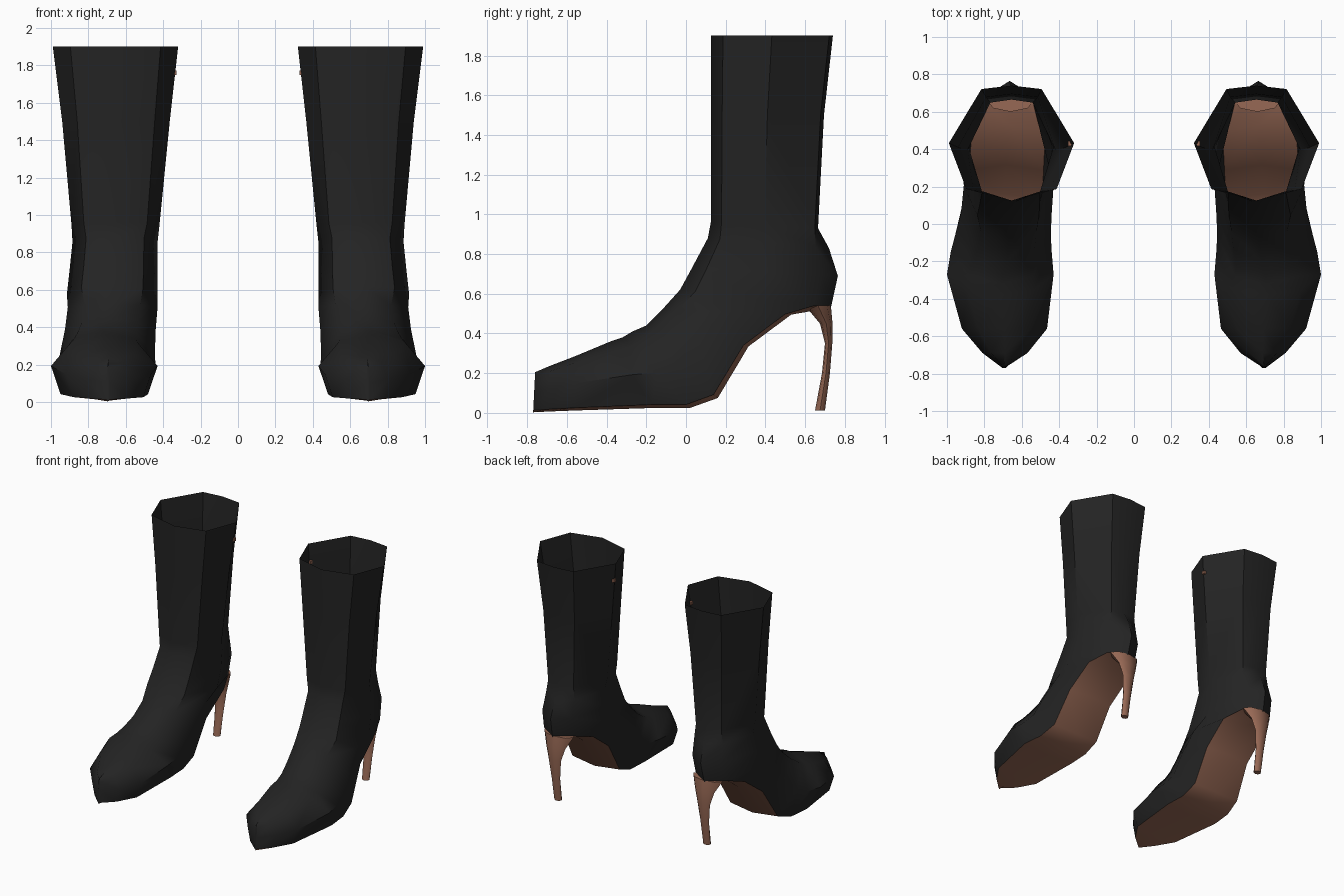
import bpy
import bmesh
import math
from mathutils import Vector

cube = bpy.data.objects.get("Cube")
if cube:
    bpy.data.objects.remove(cube, do_unlink=True)


def make_material(name, color):
    mat = bpy.data.materials.new(name)
    mat.use_nodes = True
    mat.diffuse_color = color
    mat.node_tree.nodes["Principled BSDF"].inputs["Base Color"].default_value = color
    return mat


LEATHER = make_material("black leather", (0.017, 0.017, 0.017, 1))
TAN = make_material("tan sole", (0.31, 0.14, 0.09, 1))

# Section shapes: front corner position and width, rear corner position and width
SHAFT = (0.10, 0.72, 0.97, 0.48)
ANKLE = (0.10, 0.68, 0.89, 0.55)
FOOT = (0.12, 0.62, 0.95, 0.82)

# Rings from rim to toe: front y z, back y z, inner x, outer x, section
RINGS = [
    (0.125, 1.9, 0.74, 1.9, 0.32, 0.99, SHAFT),
    (0.125, 1.5, 0.695, 1.5, 0.365, 0.94, SHAFT),
    (0.125, 0.96, 0.665, 0.93, 0.42, 0.89, SHAFT),
    (0.11, 0.88, 0.72, 0.83, 0.43, 0.885, ANKLE),
    (0.03, 0.73, 0.765, 0.69, 0.43, 0.9, ANKLE),
    (-0.03, 0.62, 0.73, 0.53, 0.43, 0.915, ANKLE),
    (-0.12, 0.52, 0.53, 0.495, 0.43, 0.91, FOOT),
    (-0.2, 0.44, 0.315, 0.335, 0.44, 0.925, FOOT),
    (-0.27, 0.41, 0.16, 0.075, 0.445, 0.955, FOOT),
    (-0.32, 0.38, 0.02, 0.025, 0.44, 0.98, FOOT),
    (-0.38, 0.36, -0.16, 0.025, 0.43, 1.0, FOOT),
    (-0.56, 0.285, -0.56, 0.012, 0.465, 0.92, FOOT),
    (-0.69, 0.235, -0.69, 0.007, 0.57, 0.81, FOOT),
    (-0.76, 0.205, -0.77, 0.003, 0.685, 0.705, FOOT),
]
SOLE_START = 5  # first ring whose underside is sole

# Heel rings: z, front y, back y, half width
HEEL = [
    (0.54, 0.6, 0.73, 0.13),
    (0.45, 0.675, 0.738, 0.085),
    (0.35, 0.7, 0.737, 0.055),
    (0.2, 0.685, 0.725, 0.038),
    (0.012, 0.65, 0.7, 0.03),
]


def boot_ring(ring):
    """Eight points around a tilted section, starting at the front."""
    fy, fz, by, bz, inner, outer, (ft, fw, bt, bw) = ring
    mid, half = (inner + outer) / 2, (outer - inner) / 2
    spots = [(0, 0), (ft, fw), (0.5, 1), (bt, bw), (1, 0), (bt, -bw), (0.5, -1), (ft, -fw)]
    return [Vector((mid + w * half, fy + t * (by - fy), fz + t * (bz - fz))) for t, w in spots]


def heel_ring(ring):
    z, front, back, half = ring
    angles = [math.tau * i / 8 for i in range(8)]
    return [Vector((0.66 + half * math.sin(a),
                    (front + back) / 2 - (back - front) / 2 * math.cos(a), z)) for a in angles]


def loft(name, rings, side, paint, cap_start=False):
    """Skin the rings, cap the far end; paint(band, column) picks a material."""
    bm = bmesh.new()
    rows = [[bm.verts.new((p.x * side, p.y, p.z)) for p in ring] for ring in rings]
    for band in range(len(rows) - 1):
        a, b = rows[band], rows[band + 1]
        for i in range(8):
            j = (i + 1) % 8
            face = bm.faces.new((a[i], b[i], b[j], a[j]))
            face.material_index = paint(band, i)
    end = bm.faces.new(rows[-1][::-1])
    end.material_index = paint(len(rows), 0)
    if cap_start:
        bm.faces.new(rows[0]).material_index = paint(0, 0)
    if side < 0:
        bmesh.ops.reverse_faces(bm, faces=bm.faces[:])
    finish(name, bm)


def finish(name, bm):
    mesh = bpy.data.meshes.new(name)
    bm.to_mesh(mesh)
    bm.free()
    mesh.materials.append(LEATHER)
    mesh.materials.append(TAN)
    obj = bpy.data.objects.new(name, mesh)
    bpy.context.collection.objects.link(obj)
    bpy.ops.object.select_all(action="DESELECT")
    obj.select_set(True)
    bpy.context.view_layer.objects.active = obj
    bpy.ops.object.shade_smooth_by_angle(angle=math.radians(45))


def boot_paint(band, column):
    return int(SOLE_START <= band < len(RINGS) and column in (3, 4))


for label, side in (("left", 1), ("right", -1)):
    # Open shaft, foot and sole
    loft(label + "_boot", [boot_ring(r) for r in RINGS], side, boot_paint)
    # Curved stiletto heel
    loft(label + "_heel", [heel_ring(r) for r in HEEL], side, lambda b, c: 1, True)
    # Small zip pull on the inner side of the shaft
    bm = bmesh.new()
    bmesh.ops.create_cube(bm, size=0.025)
    bmesh.ops.translate(bm, verts=bm.verts, vec=(0.34 * side, 0.43, 1.76))
    for face in bm.faces:
        face.material_index = 1
    finish(label + "_zip_pull", bm)
